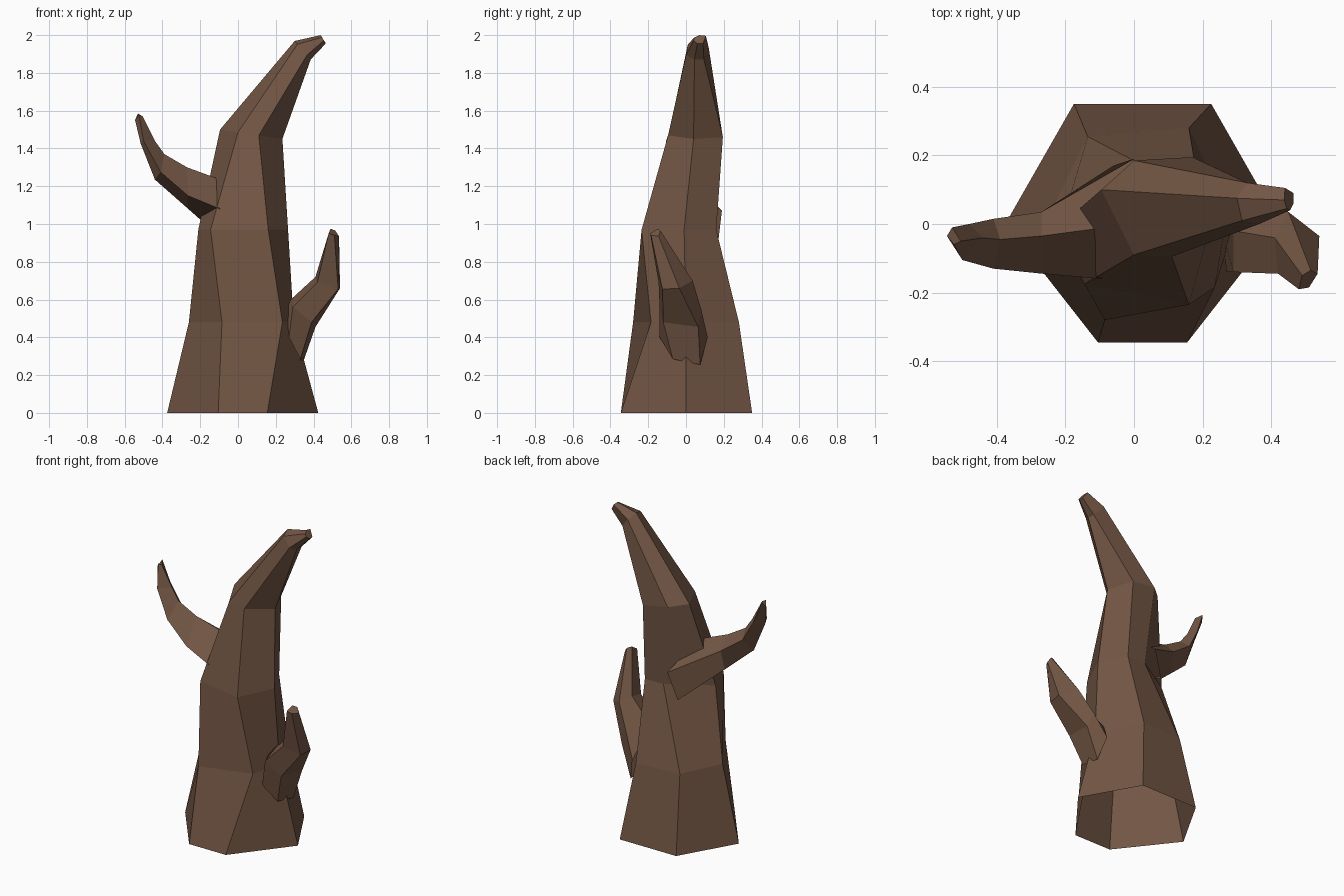
import bpy, bmesh

bark = bpy.data.materials.new("brown_bark")
bark.diffuse_color = (0.170, 0.093, 0.058, 1)


def loft(name, rings):
    """Skin a flat-shaded tube through equal-sided rings: open at the root, capped at the tip."""
    bm = bmesh.new()
    loops = [[bm.verts.new(p) for p in ring] for ring in rings]
    n = len(loops[0])
    for a, b in zip(loops, loops[1:]):
        for i in range(n):
            j = (i + 1) % n
            bm.faces.new((a[i], a[j], b[j], b[i]))
    bm.faces.new(loops[-1])
    bmesh.ops.recalc_face_normals(bm, faces=bm.faces)
    mesh = bpy.data.meshes.new(name)
    bm.to_mesh(mesh)
    bm.free()
    mesh.materials.append(bark)
    obj = bpy.data.objects.new(name, mesh)
    bpy.context.collection.objects.link(obj)
    return obj


def tilted(z, x0, slope, outline):
    """Six-sided section whose height falls or rises along x."""
    return [(x, y, z + slope * (x - x0)) for x, y in outline]


# Trunk: six-sided sections, order left, front-left, front-right, right, back-right, back-left
loft("trunk", [
    tilted(0.00, 0, 0, [(-.375, 0), (-.105, -.345), (.155, -.345), (.425, 0), (.225, .35), (-.175, .35)]),
    tilted(0.48, 0, 0, [(-.26, 0), (-.085, -.28), (.235, -.185), (.295, 0), (.16, .28), (-.135, .255)]),
    tilted(0.97, 0, 0, [(-.21, 0), (-.145, -.175), (.16, -.235), (.265, -.01), (.18, .16), (.05, .158)]),
    tilted(1.475, .07, -.15, [(-.095, .10), (0, -.09), (.11, -.095), (.235, .04), (.17, .195), (0, .185)]),
    tilted(1.92, .3425, -1.15, [(.30, .075), (.315, .01), (.365, 0), (.385, .045), (.385, .095), (.33, .12)]),
    tilted(1.98, .45, -1.6, [(.4375, .07), (.445, .045), (.455, .04), (.465, .06), (.465, .09), (.44, .105)]),
])

# Left branch: four-sided, wraps the back of the trunk; order top, front, bottom, back
loft("left_branch", [
    [(-.08, -.01, 1.23), (-.095, -.16, 1.08), (-.06, .17, .90), (0, .19, 1.07)],
    [(-.27, -.035, 1.30), (-.265, -.145, 1.15), (-.275, .0, 1.09), (-.27, .035, 1.22)],
    [(-.39, -.045, 1.37), (-.41, -.13, 1.275), (-.44, -.06, 1.235), (-.41, .015, 1.32)],
    [(-.44, -.04, 1.44), (-.50, -.105, 1.44), (-.515, -.07, 1.425), (-.48, 0, 1.45)],
    [(-.505, -.05, 1.57), (-.525, -.06, 1.58), (-.545, -.035, 1.55), (-.53, -.01, 1.585)],
])

# Right branch: five-sided; order outer front, outer back, back, top, front
loft("right_branch", [
    [(.33, -.07, .285), (.34, .075, .255), (.30, .115, .40), (.25, 0, .59), (.27, -.14, .40)],
    [(.39, -.12, .48), (.41, .065, .455), (.37, .08, .55), (.29, -.02, .61), (.29, -.14, .56)],
    [(.53, -.125, .655), (.54, -.035, .66), (.45, .035, .70), (.41, -.04, .72), (.42, -.145, .69)],
    [(.51, -.185, .94), (.535, -.145, .935), (.515, -.135, .965), (.49, -.15, .975), (.48, -.19, .95)],
])
